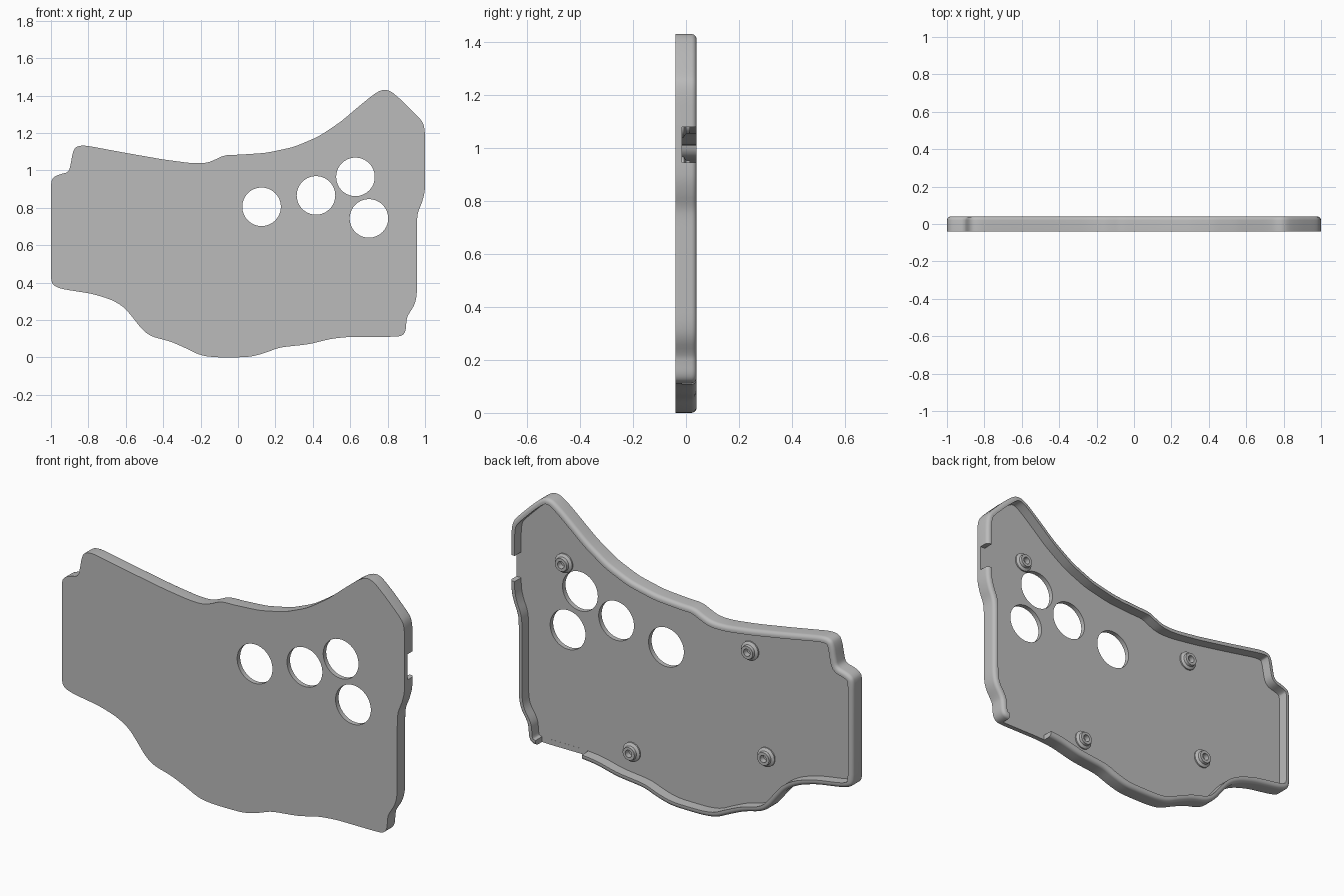
import bpy
import bmesh
from math import sin, cos, pi, radians
from mathutils import Vector, Matrix

cube = bpy.data.objects.get("Cube")
if cube:
    bpy.data.objects.remove(cube, do_unlink=True)

FRONT, FLOOR, BACK = -0.04, -0.015, 0.04
FILLET, WALL = 0.02, 0.028

grey = bpy.data.materials.new("light grey plastic")
grey.use_nodes = True
colour = (0.5, 0.5, 0.5, 1)
grey.diffuse_color = colour
grey.node_tree.nodes["Principled BSDF"].inputs["Base Color"].default_value = colour

# Plate outline (x, z), clockwise from the lower left corner
OUTLINE = [
    (-1, .41), (-1, .94), (-.985, .965), (-.95, .98), (-.905, .99), (-.895, 1.03),
    (-.883, 1.1), (-.865, 1.128), (-.82, 1.134), (-.6, 1.093), (-.4, 1.058),
    (-.25, 1.038), (-.17, 1.038), (-.12, 1.058), (-.07, 1.082), (0, 1.083),
    (.15, 1.093), (.3, 1.125), (.43, 1.18), (.55, 1.26), (.65, 1.345), (.72, 1.402),
    (.765, 1.43), (.81, 1.43), (.88, 1.37), (.97, 1.28), (.992, 1.25), (1, 1.2),
    (1, .89), (.985, .83), (.963, .78), (.957, .74), (.957, .34), (.945, .28),
    (.905, .22), (.9, .19), (.897, .14), (.878, .115), (.84, .11), (.6, .11),
    (.5, .1), (.38, .07), (.22, .053), (.15, .025), (.07, .003), (0, 0), (-.12, 0),
    (-.2, .01), (-.27, .045), (-.36, .085), (-.46, .11), (-.51, .145), (-.56, .21),
    (-.61, .27), (-.68, .31), (-.78, .34), (-.94, .365), (-.985, .382),
]


def round_corners(points, passes=2, longest=0.02):
    """Cut every corner, keeping long edges straight."""
    for _ in range(passes):
        cut = []
        for i, a in enumerate(points):
            b = points[(i + 1) % len(points)]
            step = (b - a).normalized() * min((b - a).length / 4, longest)
            cut += [a + step, b - step]
        points = cut
    return points


def inset(points, distance):
    result = []
    for i, p in enumerate(points):
        d1 = (p - points[i - 1]).normalized()
        d2 = (points[(i + 1) % len(points)] - p).normalized()
        n1, n2 = Vector((d1.y, -d1.x)), Vector((d2.y, -d2.x))
        n = (n1 + n2).normalized()
        result.append(p + n * distance / max(n.dot(n1), 0.5))
    return result


def make_object(name, bm):
    bmesh.ops.recalc_face_normals(bm, faces=bm.faces)
    mesh = bpy.data.meshes.new(name)
    bm.to_mesh(mesh)
    bm.free()
    obj = bpy.data.objects.new(name, mesh)
    mesh.materials.append(grey)
    bpy.context.collection.objects.link(obj)
    return obj


def activate(obj):
    bpy.ops.object.select_all(action='DESELECT')
    obj.select_set(True)
    bpy.context.view_layer.objects.active = obj


def bridge(bm, rings):
    for low, high in zip(rings, rings[1:]):
        for i in range(len(low)):
            bm.faces.new((low[i - 1], low[i], high[i], high[i - 1]))


# Shell: flat front, wall with rounded back edge, recessed floor
edge = round_corners([Vector(p) for p in OUTLINE])
section = [(0, FRONT)]
for k in range(6):
    a = k / 5 * pi / 2
    section.append((FILLET * (1 - cos(a)), BACK - FILLET * (1 - sin(a))))
section += [(WALL, BACK), (WALL, FLOOR)]
bm = bmesh.new()
rings = [[bm.verts.new((p.x, y, p.y)) for p in inset(edge, d)] for d, y in section]
bridge(bm, rings)
bm.faces.new(rings[0])
bm.faces.new(rings[-1])
shell = make_object("shell", bm)


def cut(bm):
    cutter = make_object("cutter", bm)
    cutter.hide_render = True
    mod = shell.modifiers.new("cut", 'BOOLEAN')
    mod.operation = 'DIFFERENCE'
    mod.solver = 'EXACT'
    mod.object = cutter
    activate(shell)
    bpy.ops.object.modifier_apply(modifier=mod.name)
    bpy.data.objects.remove(cutter, do_unlink=True)


# Round button holes
for x, z in [(.126, .805), (.417, .866), (.628, .965), (.7, .743)]:
    bm = bmesh.new()
    bmesh.ops.create_cone(bm, cap_ends=True, segments=64, radius1=.103, radius2=.103,
                          depth=.3, matrix=Matrix.Translation((x, 0, z))
                          @ Matrix.Rotation(pi / 2, 4, 'X'))
    cut(bm)

# Gaps in the wall: one at the side, one along the bottom
for x1, x2, z1, z2 in [(.95, 1.1, .945, 1.08), (.58, .85, .05, .16)]:
    bm = bmesh.new()
    y1, y2 = FLOOR + .0005, .1
    centre = ((x1 + x2) / 2, (y1 + y2) / 2, (z1 + z2) / 2)
    size = (x2 - x1, y2 - y1, z2 - z1, 1)
    bmesh.ops.create_cube(bm, size=1, matrix=Matrix.Translation(centre)
                          @ Matrix.Diagonal(size))
    cut(bm)

activate(shell)
bpy.ops.object.shade_smooth_by_angle(angle=radians(30))

# Screw bosses on the floor: wide foot, narrower collar, blind hole
PROFILE = [(.05, -.003), (.05, .007), (.036, .015), (.034, .03), (.019, .03), (.019, -.003)]
SIDES = 32
for n, (x, z) in enumerate([(.72, 1.09), (-.365, .918), (.325, .2), (-.46, .383)]):
    bm = bmesh.new()
    rings = [[bm.verts.new((x + r * cos(2 * pi * i / SIDES), FLOOR + h,
                            z + r * sin(2 * pi * i / SIDES))) for i in range(SIDES)]
             for r, h in PROFILE]
    bridge(bm, rings + rings[:1])
    boss = make_object(f"screw_boss_{n + 1}", bm)
    activate(boss)
    bpy.ops.object.shade_smooth_by_angle(angle=radians(30))
